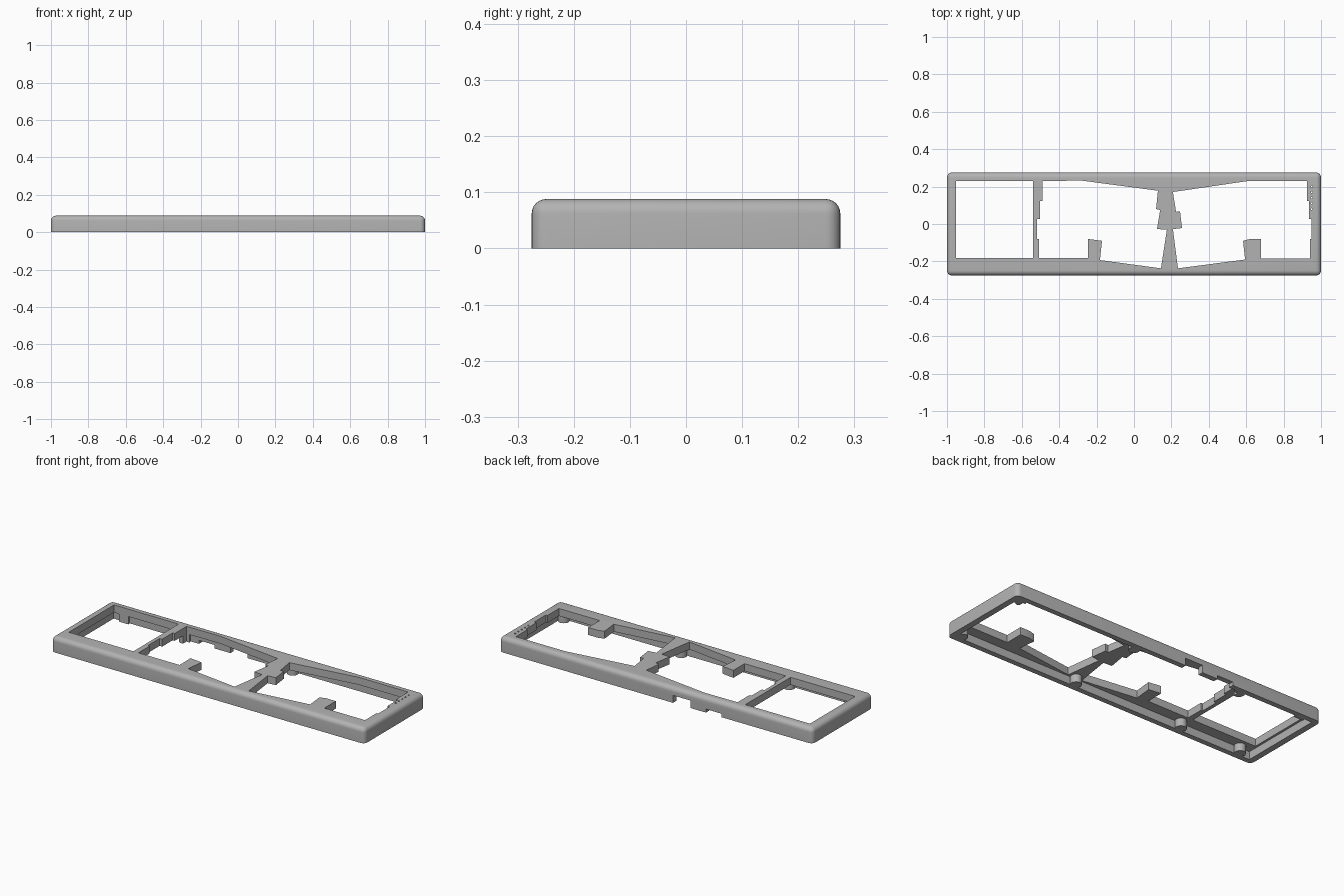
import bpy
import bmesh

cube = bpy.data.objects.get("Cube")
if cube:
    bpy.data.objects.remove(cube, do_unlink=True)

HEIGHT = 0.088
UNDERSIDE = 0.045   # lower face of the top plate
LOW, HIGH = -0.1, 0.2


def make_object(name, bm):
    bmesh.ops.recalc_face_normals(bm, faces=bm.faces)
    mesh = bpy.data.meshes.new(name)
    bm.to_mesh(mesh)
    bm.free()
    obj = bpy.data.objects.new(name, mesh)
    bpy.context.collection.objects.link(obj)
    return obj


def prism(name, outline, bottom, top):
    """Extrude a flat outline straight up."""
    bm = bmesh.new()
    face = bm.faces.new([bm.verts.new((x, y, bottom)) for x, y in outline])
    result = bmesh.ops.extrude_face_region(bm, geom=[face])
    verts = [v for v in result["geom"] if isinstance(v, bmesh.types.BMVert)]
    bmesh.ops.translate(bm, vec=(0, 0, top - bottom), verts=verts)
    return make_object(name, bm)


def box(name, x0, x1, y0, y1, bottom, top):
    return prism(name, [(x0, y0), (x1, y0), (x1, y1), (x0, y1)], bottom, top)


def cylinder(name, x, y, radius, sides, bottom, top):
    bm = bmesh.new()
    bmesh.ops.create_cone(bm, cap_ends=True, segments=sides, radius1=radius,
                          radius2=radius, depth=top - bottom)
    bmesh.ops.translate(bm, vec=(x, y, (top + bottom) / 2), verts=bm.verts)
    return make_object(name, bm)


def cut(target, cutter):
    """Subtract the cutter, bake the result and remove the cutter."""
    cutter.hide_render = True
    mod = target.modifiers.new("cut", "BOOLEAN")
    mod.operation = "DIFFERENCE"
    mod.solver = "EXACT"
    mod.object = cutter
    bpy.context.view_layer.update()
    graph = bpy.context.evaluated_depsgraph_get()
    mesh = bpy.data.meshes.new_from_object(target.evaluated_get(graph))
    target.modifiers.clear()
    target.data = mesh
    bpy.data.objects.remove(cutter, do_unlink=True)


# Outer body with rounded corners and top edges
body = box("keyboard_case_frame", -1, 1, -0.275, 0.275, 0, HEIGHT)
bm = bmesh.new()
bm.from_mesh(body.data)
edges = [e for e in bm.edges if max(v.co.z for v in e.verts) > HEIGHT / 2]
bmesh.ops.bevel(bm, geom=edges, offset=0.026, segments=6, profile=0.5,
                affect="EDGES", clamp_overlap=True)
bm.to_mesh(body.data)
bm.free()

# Hollow underside, leaving screw bosses along the front and back walls
cavity = box("cavity", -0.965, 0.965, -0.245, 0.245, LOW, UNDERSIDE)
for side in (-1, 1):
    for x in (-0.89, -0.5, 0.19, 0.94):
        cut(cavity, cylinder("boss", x, side * 0.228, 0.03, 20, LOW * 2, HIGH))
cut(body, cavity)

# Left square window and the two stepped key windows
square_window = [(-0.952, -0.182), (-0.54, -0.182), (-0.54, 0.23), (-0.952, 0.23)]
middle_window = [
    (-0.49, 0.23), (-0.28, 0.232), (0.128, 0.178), (0.118, 0.08), (0.14, 0.075),
    (0.123, -0.027), (0.176, -0.03), (0.144, -0.237), (-0.182, -0.193),
    (-0.171, -0.09), (-0.246, -0.08), (-0.246, -0.182), (-0.508, -0.182),
    (-0.508, -0.08), (-0.519, -0.08), (-0.519, 0.027), (-0.503, 0.027),
    (-0.503, 0.123), (-0.49, 0.123)]
right_window = [
    (0.208, 0.171), (0.61, 0.23), (0.925, 0.23), (0.925, 0.123), (0.936, 0.123),
    (0.936, 0.027), (0.95, 0.027), (0.95, -0.08), (0.94, -0.08), (0.94, -0.185),
    (0.68, -0.185), (0.68, -0.08), (0.62, -0.08), (0.583, -0.09),
    (0.594, -0.19), (0.235, -0.237), (0.208, -0.027), (0.257, -0.022),
    (0.246, 0.068), (0.225, 0.065)]
for outline in (square_window, middle_window, right_window):
    cut(body, prism("window", outline, LOW, HIGH))

# Cable port and shallow switch notch in the back wall
cut(body, box("port", -0.22, -0.11, 0.235, 0.3, LOW, 0.043))
cut(body, box("notch", -0.42, -0.32, 0.235, 0.3, LOW, 0.02))

# Row of indicator holes
for i in range(5):
    cut(body, cylinder("light_hole", 0.95, 0.08 + i * 0.03, 0.005, 8, LOW, HIGH))

# Grey plastic
grey = bpy.data.materials.new("grey_plastic")
grey.use_nodes = True
color = (0.45, 0.45, 0.45, 1)
grey.diffuse_color = color
grey.node_tree.nodes["Principled BSDF"].inputs["Base Color"].default_value = color
body.data.materials.clear()
body.data.materials.append(grey)
for polygon in body.data.polygons:
    polygon.material_index = 0

bpy.ops.object.select_all(action="DESELECT")
body.select_set(True)
bpy.context.view_layer.objects.active = body
bpy.ops.object.shade_smooth_by_angle(angle=0.6)
